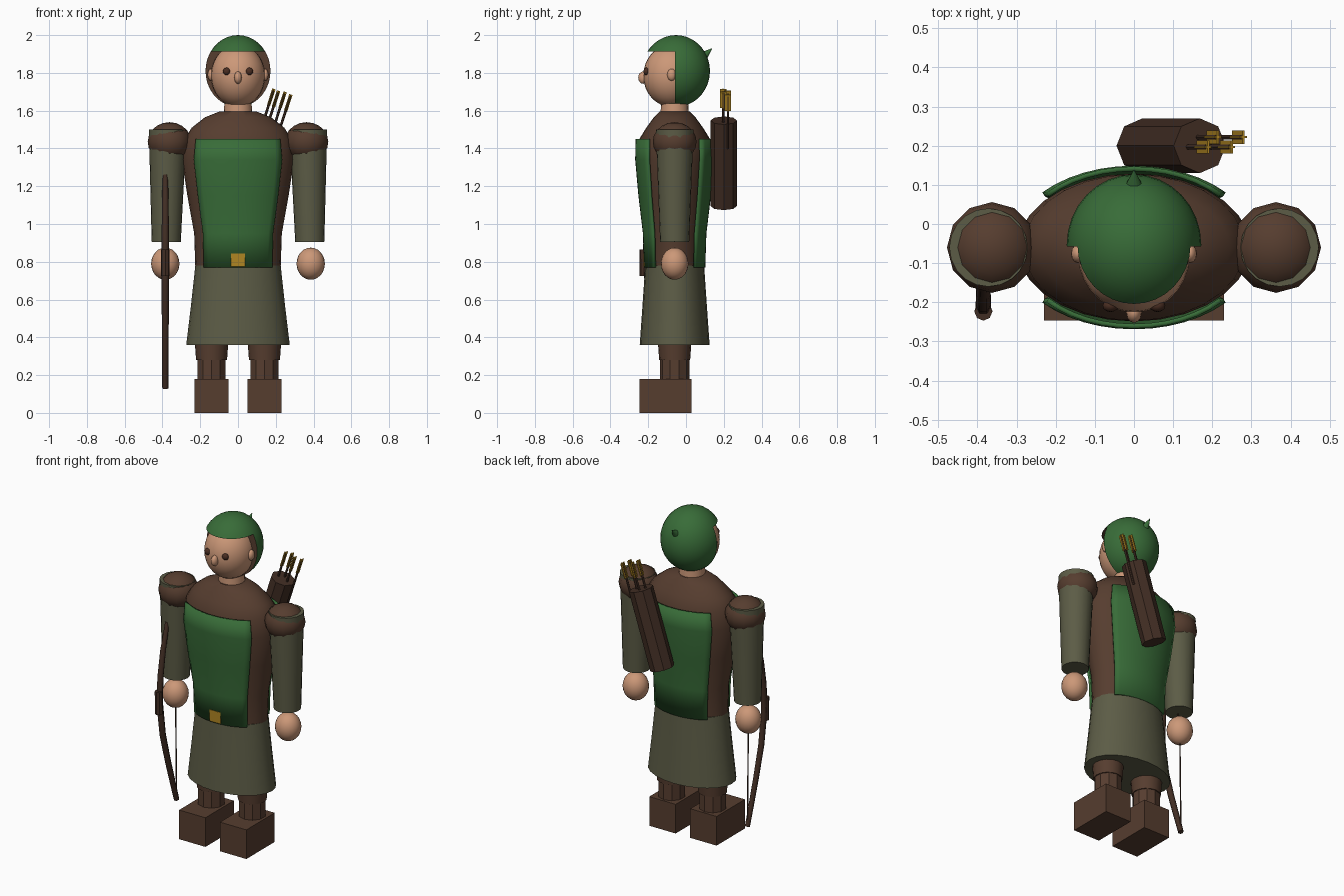
import bpy, bmesh, math
from mathutils import Vector, Matrix

if "Cube" in bpy.data.objects:
    bpy.data.objects.remove(bpy.data.objects["Cube"])

CY = -0.06  # body centre line


def material(name, r, g, b):
    m = bpy.data.materials.new(name)
    lin = [((c / 255 + 0.055) / 1.055) ** 2.4 for c in (r, g, b)]
    m.diffuse_color = (*lin, 1)
    m.use_nodes = True
    m.node_tree.nodes["Principled BSDF"].inputs["Base Color"].default_value = m.diffuse_color
    return m


BROWN = material("leather brown", 86, 61, 47)
DARK = material("dark wood brown", 66, 46, 36)
GREEN = material("forest green", 56, 108, 56)
OLIVE = material("olive cloth", 92, 92, 70)
SKIN = material("skin", 204, 152, 120)
GOLD = material("gold", 176, 134, 34)
EYE = material("eye brown", 74, 46, 34)


def finish(name, bm, mat, smooth=True, angle=40):
    bmesh.ops.recalc_face_normals(bm, faces=bm.faces)
    me = bpy.data.meshes.new(name)
    bm.to_mesh(me)
    bm.free()
    me.materials.append(mat)
    if smooth:
        me.shade_smooth()
        me.set_sharp_from_angle(angle=math.radians(angle))
    ob = bpy.data.objects.new(name, me)
    bpy.context.collection.objects.link(ob)
    return ob


def ball(name, loc, size, mat, seg=24, rings=14, smooth=True):
    bm = bmesh.new()
    bmesh.ops.create_uvsphere(bm, u_segments=seg, v_segments=rings, radius=1)
    bm.transform(Matrix.Translation(loc) @ Matrix.Diagonal((*size, 1)))
    return finish(name, bm, mat, smooth)


def box(name, lo, hi, mat):
    lo, hi = Vector(lo), Vector(hi)
    bm = bmesh.new()
    bmesh.ops.create_cube(bm, size=1)
    bm.transform(Matrix.Translation((lo + hi) / 2) @ Matrix.Diagonal((*(hi - lo), 1)))
    return finish(name, bm, mat, False)


def rod(name, a, b, r1, r2, mat, seg=16, smooth=True):
    a, b = Vector(a), Vector(b)
    d = b - a
    bm = bmesh.new()
    bmesh.ops.create_cone(bm, cap_ends=True, segments=seg, radius1=r1, radius2=r2, depth=d.length)
    bm.transform(Matrix.Translation((a + b) / 2) @ d.to_track_quat('Z', 'Y').to_matrix().to_4x4())
    return finish(name, bm, mat, smooth)


def loft(name, rings, mat, mid=None, half=180, grow=0.0, seg=28):
    """Stack of ellipses (z, rx, ry), whole or an arc around the angle mid."""
    bm = bmesh.new()
    closed = mid is None
    rows = []
    for z, rx, ry in rings:
        row = []
        for i in range(seg if closed else seg + 1):
            a = math.radians((mid or 0) - half + 2 * half * i / seg)
            row.append(bm.verts.new(((rx + grow) * math.cos(a), CY + (ry + grow) * math.sin(a), z)))
        rows.append(row)
    for p, q in zip(rows, rows[1:]):
        n = len(p)
        for i in range(n if closed else n - 1):
            j = (i + 1) % n
            bm.faces.new((p[i], p[j], q[j], q[i]))
    if closed:
        bm.faces.new(rows[0])
        bm.faces.new(rows[-1])
    return finish(name, bm, mat)


def tube(name, pts, radii, mat, res=1):
    cu = bpy.data.curves.new(name, 'CURVE')
    cu.dimensions = '3D'
    cu.bevel_depth, cu.bevel_resolution, cu.use_fill_caps = 1.0, res, True
    sp = cu.splines.new('POLY')
    sp.points.add(len(pts) - 1)
    for p, co, r in zip(sp.points, pts, radii):
        p.co, p.radius = (*co, 1), r
    cu.materials.append(mat)
    ob = bpy.data.objects.new(name, cu)
    bpy.context.collection.objects.link(ob)
    return ob


# Torso, with green tunic panels on chest and back
body = [(0.77, .226, .142), (0.95, .232, .148), (1.15, .268, .172), (1.34, .297, .189),
        (1.45, .283, .187)]
shoulders = [(1.51, .245, .150), (1.565, .175, .110), (1.595, .10, .08)]
loft("torso", [(0.70, .226, .142)] + body + shoulders, BROWN)
for name, mid in (("chest_panel", 270), ("back_panel", 90)):
    panel = loft(name, body, GREEN, mid, 48, 0.014, 12)
    sol = panel.modifiers.new("thickness", 'SOLIDIFY')
    sol.thickness, sol.offset = 0.012, 0

# Skirt and buckle
loft("skirt", [(0.36, .274, .185), (0.56, .25, .171), (0.78, .226, .156)], OLIVE, seg=24)
box("belt_buckle", (-.037, -.226, .775), (.037, -.208, .845), GOLD)

# Limbs, mirrored left and right
for s, side in ((-1, "right"), (1, "left")):
    x = s * 0.14
    rod(side + "_trouser_leg", (x, CY, .28), (x, CY, .56), .082, .102, BROWN)
    rod(side + "_boot_shaft", (x, CY, .15), (x, CY, .30), .078, .078, BROWN, 10, False)
    box(side + "_boot", (x - .09, -.247, 0), (x + .09, .03, .18), BROWN)
    rod(side + "_sleeve", (s * .38, CY, .905), (s * .372, CY, 1.5), .077, .1, OLIVE, 20)
    ball(side + "_shoulder_pad", (s * .363, CY, 1.435), (.115, .116, .104), BROWN, 12, 10)
    ball(side + "_hand", (s * .385, CY, .79), (.075, .073, .085), SKIN, 20, 12)

# Neck, head and face
rod("neck", (0, CY, 1.56), (0, CY, 1.68), .076, .07, SKIN, 20)
ball("head", (0, -.078, 1.785), (.143, .148, .165), SKIN, 28, 16)
ball("nose", (0, -.226, 1.775), (.02, .027, .033), SKIN, 12, 8)
for s, side in ((-1, "right"), (1, "left")):
    ball(side + "_eye", (s * .06, -.209, 1.808), (.02, .016, .02), EYE, 12, 8)
    ball(side + "_ear", (s * .143, -.076, 1.79), (.018, .024, .032), SKIN, 12, 8)

# Hood with the face opening cut out, brown lining on the cut
hood = ball("hood", (0, -.053, 1.81), (.172, .18, .19), GREEN, 32, 18)
cutter = box("hood_opening_cutter", (-.3, -.4, 1.64), (.3, -.058, 1.912), BROWN)
cutter.hide_render = True
cutter.hide_viewport = True
cut = hood.modifiers.new("face_opening", 'BOOLEAN')
cut.object, cut.operation, cut.solver = cutter, 'DIFFERENCE', 'EXACT'
cut.material_mode = 'TRANSFER'
rod("hood_point", (0, .075, 1.872), (0, .138, 1.93), .034, .001, GREEN, 12)

# Quiver slung across the back
base, top = Vector((.022, .2, 1.095)), Vector((.168, .2, 1.548))
axis = (top - base).normalized()
rod("quiver", base, top, .07, .07, DARK, 8, False)

# Arrows with crossed fletching plates
across = axis.cross(Vector((0, 1, 0)))
for i, (x, y, z) in enumerate([(.19, .197, 1.715), (.215, .222, 1.705),
                               (.25, .197, 1.70), (.28, .222, 1.685)]):
    tip = Vector((x, y, z))
    rod(f"arrow_shaft_{i}", tip - axis * .3, tip - axis * .01, .007, .007, DARK, 6)
    for j, wide in enumerate((Vector((0, 1, 0)), across)):
        thin = axis.cross(wide)
        bm = bmesh.new()
        bmesh.ops.create_cube(bm, size=1)
        m = Matrix((wide * (.034 if j == 0 else .018), thin * .005, axis * .09)).transposed().to_4x4()
        bm.transform(Matrix.Translation(tip - axis * .045) @ m)
        finish(f"arrow_fletching_{i}_{j}", bm, GOLD, False)

# Bow held in the right hand
BX = -.385
limb = [(-.05, .13), (-.085, .24), (-.135, .40), (-.185, .58), (-.215, .79),
        (-.207, .95), (-.182, 1.1), (-.14, 1.26)]
tube("bow_limb", [(BX, y, z) for y, z in limb],
     [.016, .017, .018, .019, .02, .019, .018, .014], DARK)
rod("bow_grip", (BX, -.222, .725), (BX, -.224, .865), .023, .023, DARK, 8, False)
tube("bow_string", [(BX, -.05, .14), (BX, CY, .8), (BX, -.13, 1.25)], [.004] * 3, DARK)
